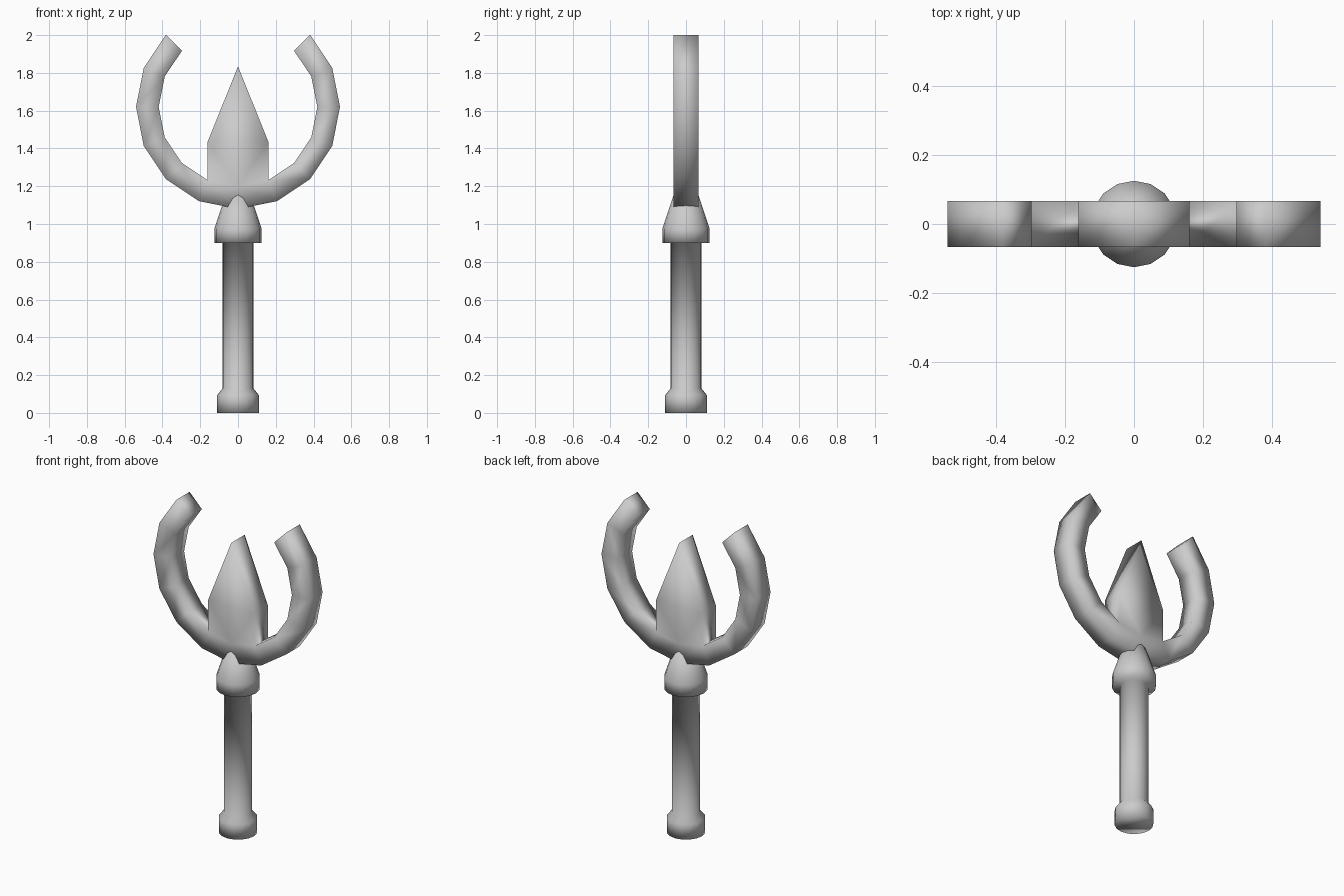
import bpy, bmesh
from math import sin, cos, radians, pi

if "Cube" in bpy.data.objects:
    bpy.data.objects.remove(bpy.data.objects["Cube"])

SIDES = 16


def finish(bm, name):
    bmesh.ops.recalc_face_normals(bm, faces=bm.faces[:])
    for f in bm.faces:
        f.smooth = True
    mesh = bpy.data.meshes.new(name)
    bm.to_mesh(mesh)
    bm.free()
    ob = bpy.data.objects.new(name, mesh)
    bpy.context.collection.objects.link(ob)
    return ob


def lathe(name, profile):
    """Closed turned shape from (radius, z) points, bottom to top."""
    bm = bmesh.new()
    rings = [[bm.verts.new((r * cos(2 * pi * i / SIDES), r * sin(2 * pi * i / SIDES), z))
              for i in range(SIDES)] for r, z in profile]
    for a, b in zip(rings, rings[1:]):
        for i in range(SIDES):
            j = (i + 1) % SIDES
            bm.faces.new((a[i], a[j], b[j], b[i]))
    bm.faces.new(rings[0][::-1])
    bm.faces.new(rings[-1])
    return finish(bm, name)


# Handle with pommel and conical collar
lathe("handle", [(0.11, 0), (0.11, 0.095), (0.082, 0.13), (0.082, 0.9),
                 (0.125, 0.9), (0.125, 0.975), (0.064, 1.16)])

# Head: open ring and centre blade, one flat outline extruded in depth
DEPTH, CENTRE_Z, R_OUT, R_IN = 0.132, 1.62, 0.54, 0.42
bm = bmesh.new()


def point(x, z):
    return bm.verts.new((x, -DEPTH / 2, z))


angles = [radians(45 - 22.5 * i) for i in range(13)]
outer = [point(R_OUT * cos(a), CENTRE_Z + R_OUT * sin(a)) for a in angles]
inner = [point(R_IN * cos(a), CENTRE_Z + R_IN * sin(a)) for a in angles]
for i in range(12):
    bm.faces.new((outer[i], outer[i + 1], inner[i + 1], inner[i]))

# Blade shares the three lowest inner ring points
half = R_IN * sin(radians(22.5))
blade = [point(-half, 1.435), point(0, 1.835), point(half, 1.435)]
bm.faces.new(inner[5:8] + blade)

front = bm.faces[:]
back = bmesh.ops.extrude_face_region(bm, geom=front, use_keep_orig=True)
bmesh.ops.translate(bm, vec=(0, DEPTH, 0),
                    verts=[g for g in back["geom"] if isinstance(g, bmesh.types.BMVert)])
finish(bm, "ring_and_blade")
